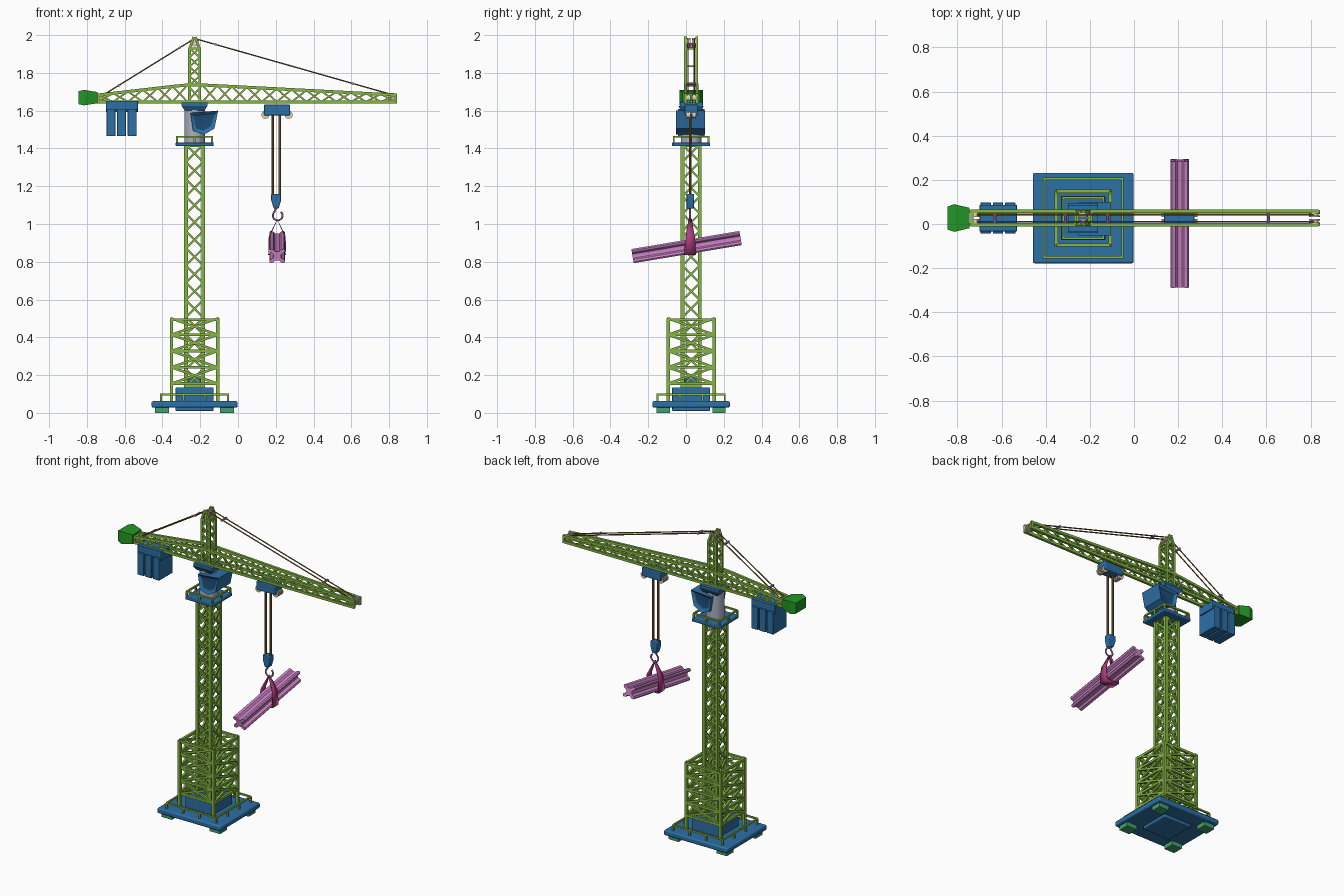
import bpy, bmesh, math
from mathutils import Vector, Matrix

cube = bpy.data.objects.get("Cube")
if cube:
    bpy.data.objects.remove(cube, do_unlink=True)

CX, CY = -0.23, 0.027          # tower axis
parts = []


def material(name, rgb):
    lin = [((c / 255 + 0.055) / 1.055) ** 2.4 for c in rgb] + [1]
    m = bpy.data.materials.new(name)
    m.use_nodes = True
    m.diffuse_color = lin
    m.node_tree.nodes["Principled BSDF"].inputs["Base Color"].default_value = lin
    return m


LIME = material("lime paint", (134, 182, 66))
BLUE = material("blue paint", (44, 112, 166))
GLASS = material("dark blue window", (26, 72, 110))
GREEN = material("bright green", (34, 152, 36))
TEAL = material("teal pad", (66, 160, 112))
PINK = material("pink", (206, 132, 200))
PLUM = material("plum strap", (172, 62, 126))
CREAM = material("cream pulley", (226, 212, 190))
GREY = material("light grey", (172, 177, 194))
ROPE = material("brown rope", (128, 98, 52))


def finish(name, bm, *mats, bevel=0):
    bmesh.ops.recalc_face_normals(bm, faces=bm.faces)
    me = bpy.data.meshes.new(name)
    bm.to_mesh(me)
    bm.free()
    ob = bpy.data.objects.new(name, me)
    bpy.context.collection.objects.link(ob)
    for m in mats:
        me.materials.append(m)
    if bevel:
        mod = ob.modifiers.new("Bevel", "BEVEL")
        mod.width, mod.segments = bevel, 2
    parts.append(ob)
    return ob


def bar(bm, p, q, r, n=4, r2=None):
    """Prism from p to q; for n=4, r is half the side."""
    p, q = Vector(p), Vector(q)
    k = math.sqrt(2) if n == 4 else 1
    mat = (Matrix.Translation((p + q) / 2) @ (q - p).to_track_quat("Z", "Y").to_matrix().to_4x4()
           @ Matrix.Rotation(math.pi / n, 4, "Z"))
    bmesh.ops.create_cone(bm, cap_ends=True, segments=n, radius1=r * k,
                          radius2=(r if r2 is None else r2) * k, depth=(q - p).length, matrix=mat)


def block(bm, x0, x1, y0, y1, z0, z1):
    mat = Matrix.Translation(((x0 + x1) / 2, (y0 + y1) / 2, (z0 + z1) / 2))
    bmesh.ops.create_cube(bm, size=1, matrix=mat @ Matrix.Diagonal((x1 - x0, y1 - y0, z1 - z0, 1)))


def centred(bm, hx, hy, z0, z1):
    block(bm, CX - hx, CX + hx, CY - hy, CY + hy, z0, z1)


def extrude(bm, outline, y0, y1):
    """Prism along y from an x-z outline."""
    f = bm.faces.new([bm.verts.new((x, y0, z)) for x, z in outline])
    new = bmesh.ops.extrude_face_region(bm, geom=[f])["geom"]
    bmesh.ops.translate(bm, vec=(0, y1 - y0, 0), verts=[v for v in new if isinstance(v, bmesh.types.BMVert)])


def corners(hx, hy):
    return [(CX + sx * hx, CY + sy * hy) for sx, sy in ((-1, -1), (1, -1), (1, 1), (-1, 1))]


def lattice_tower(name, half, z0, z1, zb, panels, post, brace, rings):
    """Four posts with crossed braces on each side."""
    bm = bmesh.new()
    cs = corners(half, half)
    step = (z1 - zb) / panels
    for i, c in enumerate(cs):
        d = cs[(i + 1) % 4]
        bar(bm, (*c, z0), (*c, z1), post)
        for k in range(panels):
            a, b = zb + k * step, zb + (k + 1) * step
            bar(bm, (*c, a), (*d, b), brace)
            bar(bm, (*d, a), (*c, b), brace)
        for k in range(0, panels + 1, rings):
            z = min(zb + k * step, z1 - brace)
            bar(bm, (*c, z), (*d, z), brace * 1.15)
    finish(name, bm, LIME)


def railing(name, hx, hy, z0, z1, r, mids):
    bm = bmesh.new()
    cs = corners(hx, hy)
    for i, c in enumerate(cs):
        d = cs[(i + 1) % 4]
        c, d = Vector((*c, z1)), Vector((*d, z1))
        bar(bm, c, d, r)
        for k in range(mids + 1):
            p = c.lerp(d, k / (mids + 1))
            bar(bm, (p.x, p.y, z0), p, r)
    finish(name, bm, LIME)


def pulley(bm, x, z, r, y, w=0.022):
    """Grooved wheel on a y axle."""
    h = w / 2
    bar(bm, (x, y - h, z), (x, y - h * 0.4, z), r, 20)
    bar(bm, (x, y + h * 0.4, z), (x, y + h, z), r, 20)
    bar(bm, (x, y - h, z), (x, y + h, z), r * 0.72, 20)


# Base slab, pedestal and pads
bm = bmesh.new()
centred(bm, 0.228, 0.205, 0.028, 0.062)
finish("base_slab", bm, BLUE, bevel=0.008)
bm = bmesh.new()
centred(bm, 0.1, 0.1, 0.01, 0.135)
centred(bm, 0.034, 0.034, 0.1, 0.19)
finish("base_pedestal", bm, BLUE, bevel=0.005)
bm = bmesh.new()
for x, y in corners(0.173, 0.148):
    block(bm, x - 0.037, x + 0.037, y - 0.035, y + 0.035, 0, 0.03)
finish("base_pads", bm, TEAL)
railing("base_railing", 0.178, 0.178, 0.06, 0.097, 0.005, 2)

# Mast and lower cage
lattice_tower("lower_cage", 0.122, 0.06, 0.5, 0.155, 4, 0.009, 0.0065, 1)
lattice_tower("mast", 0.046, 0.06, 1.42, 0.14, 14, 0.01, 0.0055, 14)

# Working platform
bm = bmesh.new()
centred(bm, 0.1, 0.1, 1.412, 1.432)
finish("platform", bm, BLUE, bevel=0.004)
railing("platform_railing", 0.092, 0.092, 1.43, 1.462, 0.005, 1)

# Slewing column and its head
bm = bmesh.new()
bar(bm, (CX, CY, 1.43), (CX, CY, 1.61), 0.055, 24)
finish("slewing_column", bm, GREY)
bm = bmesh.new()
bar(bm, (CX, CY, 1.6), (CX, CY, 1.625), 0.052, 4, 0.068)
centred(bm, 0.068, 0.06, 1.625, 1.642)
finish("slewing_head", bm, BLUE)

# Cab with recessed side windows
bm = bmesh.new()
extrude(bm, [(-0.252, 1.588), (-0.238, 1.492), (-0.18, 1.473), (-0.125, 1.505), (-0.105, 1.6)], -0.052, 0.1)
bm.normal_update()
sides = [f for f in bm.faces if abs(f.normal.y) > 0.9]
bmesh.ops.recalc_face_normals(bm, faces=bm.faces)
bmesh.ops.inset_individual(bm, faces=sides, thickness=0.022, depth=-0.012)
for f in sides:
    f.material_index = 1
finish("cab", bm, BLUE, GLASS)

# Jib: four chords with crossed side bracing
JX0, JX1, JH, ZB = -0.74, 0.835, 0.03, 1.647


def top(x):
    if x < CX:
        return 1.683 + 0.053 * min(1, (x - JX0) / 0.46)
    return 1.683 + 0.053 * min(1, (JX1 - x) / 1.02)


bm = bmesh.new()
N = 20
xs = [JX0 + (JX1 - JX0) * i / N for i in range(N + 1)]
for y in (CY - JH, CY + JH):
    bar(bm, (JX0, y, ZB), (JX1, y, ZB), 0.008)
    for a, b in zip(xs, xs[1:]):
        bar(bm, (a, y, top(a)), (b, y, top(b)), 0.008)
        bar(bm, (a, y, ZB), (b, y, top(b)), 0.0045)
        bar(bm, (a, y, top(a)), (b, y, ZB), 0.0045)
    for x in (JX0, JX1):
        bar(bm, (x, y, ZB - 0.008), (x, y, top(x) + 0.008), 0.007)
for x in (JX0 + 0.006, CX - 0.035, CX + 0.035):
    for z in (ZB, top(x)):
        bar(bm, (x, CY - JH, z), (x, CY + JH, z), 0.006)
finish("jib", bm, LIME)

# Peak frame above the tower
bm = bmesh.new()
W, Z0, Z1, APEX = 0.027, 1.64, 1.93, 1.99
for y in (CY - 0.03, CY + 0.03):
    for s in (-1, 1):
        bar(bm, (CX + s * W, y, Z0), (CX + s * W, y, Z1), 0.007)
        bar(bm, (CX + s * W, y, Z1 - 0.004), (CX + s * 0.004, y, APEX), 0.007)
        for k in range(4):
            a, b = 1.735 + k * 0.049, 1.735 + (k + 1) * 0.049
            bar(bm, (CX - s * W, y, a), (CX + s * W, y, b), 0.0045)
    bar(bm, (CX - W, y, Z1), (CX + W, y, Z1), 0.005)
for s in (-1, 1):
    for z in (1.74, 1.835, 1.93):
        bar(bm, (CX + s * W, CY - 0.03, z), (CX + s * W, CY + 0.03, z), 0.005)
finish("peak_frame", bm, LIME)

# Pulleys at the peak, the jib ends and the trolley
bm = bmesh.new()
for y in (CY - 0.015, CY + 0.015):
    pulley(bm, CX, 1.962, 0.022, y)
    pulley(bm, JX0 + 0.02, 1.668, 0.022, y)
    pulley(bm, JX1 - 0.017, 1.668, 0.025, y)
    for x in (0.145, 0.268):
        pulley(bm, x, 1.578, 0.021, y)
finish("pulleys", bm, CREAM)

# Tie ropes with clamps, and hoist ropes
bm, clamps = bmesh.new(), bmesh.new()
peak = Vector((CX, 0, 1.982))
for end, spots in (((-0.71, 0, 1.685), (-0.31, -0.63)), ((0.815, 0, 1.685), (-0.12, 0.61))):
    end = Vector(end)
    for dy in (-0.016, 0.016):
        off = Vector((0, CY + dy, 0))
        bar(bm, peak + off, end + off, 0.0038, 8)
    for x in spots:
        p = peak.lerp(end, (x - peak.x) / (end.x - peak.x))
        bar(clamps, p + Vector((0, CY - 0.025, 0)), p + Vector((0, CY + 0.025, 0)), 0.007, 10)
for x in (0.183, 0.221):
    bar(bm, (x, 0.022, 1.13), (x, 0.022, 1.6), 0.0075, 8)
finish("ropes", bm, ROPE)
finish("rope_clamps", clamps, PINK)

# Tail box and counterweights
bm = bmesh.new()
bar(bm, (-0.845, CY, 1.669), (-0.815, CY, 1.669), 0.034, 4, 0.041)
bar(bm, (-0.815, CY, 1.669), (-0.745, CY, 1.669), 0.041, 4, 0.03)
for v in bm.verts:
    v.co.y = CY + (v.co.y - CY) * 1.53
finish("tail_box", bm, GREEN)
bm = bmesh.new()
block(bm, -0.70, -0.53, CY - 0.06, CY + 0.06, 1.592, 1.652)
for i in range(3):
    x = -0.696 + i * 0.056
    block(bm, x, x + 0.047, CY - 0.07, CY + 0.07, 1.465, 1.61)
finish("counterweights", bm, BLUE, bevel=0.003)

# Trolley and hook block
bm = bmesh.new()
block(bm, 0.137, 0.275, CY - 0.035, CY + 0.035, 1.575, 1.632)
finish("trolley", bm, BLUE, bevel=0.004)
bm = bmesh.new()
extrude(bm, [(0.176, 1.16), (0.228, 1.16), (0.228, 1.125), (0.215, 1.082), (0.189, 1.082), (0.176, 1.125)], 0.002, 0.042)
finish("hook_block", bm, BLUE, bevel=0.004)

# Open hook
bm = bmesh.new()
HX, HZ, R = 0.21, 1.045, 0.026
arc = [math.radians(125 + 285 * i / 16) for i in range(17)]
pts = [Vector((HX + R * math.cos(a), 0.022, HZ + R * math.sin(a))) for a in arc]
for p, q in zip(pts, pts[1:]):
    bar(bm, p, q, 0.0055, 8)
bar(bm, (0.202, 0.022, 1.09), pts[0], 0.0055, 8)
finish("hook", bm, PINK)

# Sling looped under the load, wider towards the bottom
bm = bmesh.new()
loop = [(0.208, 1.028, 0.008), (0.163, 0.935, 0.024), (0.16, 0.836, 0.032),
        (0.255, 0.836, 0.032), (0.252, 0.935, 0.024)]
rows = [[bm.verts.new((x, 0.022 + s * w, z)) for s in (-1, 1)] for x, z, w in loop]
for i, a in enumerate(rows):
    b = rows[(i + 1) % len(rows)]
    bm.faces.new((a[0], a[1], b[1], b[0]))
sling = finish("sling", bm, PLUM)
sling.modifiers.new("Thickness", "SOLIDIFY").thickness = 0.006

# Girder load: fluted section, tilted along its length
bm = bmesh.new()
quarter = [(0.011, 0.024), (0.02, 0.035), (0.036, 0.038), (0.042, 0.03), (0.038, 0.019), (0.022, 0.011), (0.019, 0)]
right = quarter + [(x, -z) for x, z in quarter[-2::-1]]
extrude(bm, right + [(-x, -z) for x, z in right], -0.29, 0.29)
girder = finish("girder", bm, PINK)
girder.location = (0.2075, 0.003, 0.878)
girder.rotation_euler.x = math.radians(9.5)

# Smooth shading on curved parts only
bpy.ops.object.select_all(action="DESELECT")
for ob in parts:
    ob.select_set(True)
bpy.context.view_layer.objects.active = parts[0]
bpy.ops.object.shade_smooth_by_angle(angle=math.radians(35))
